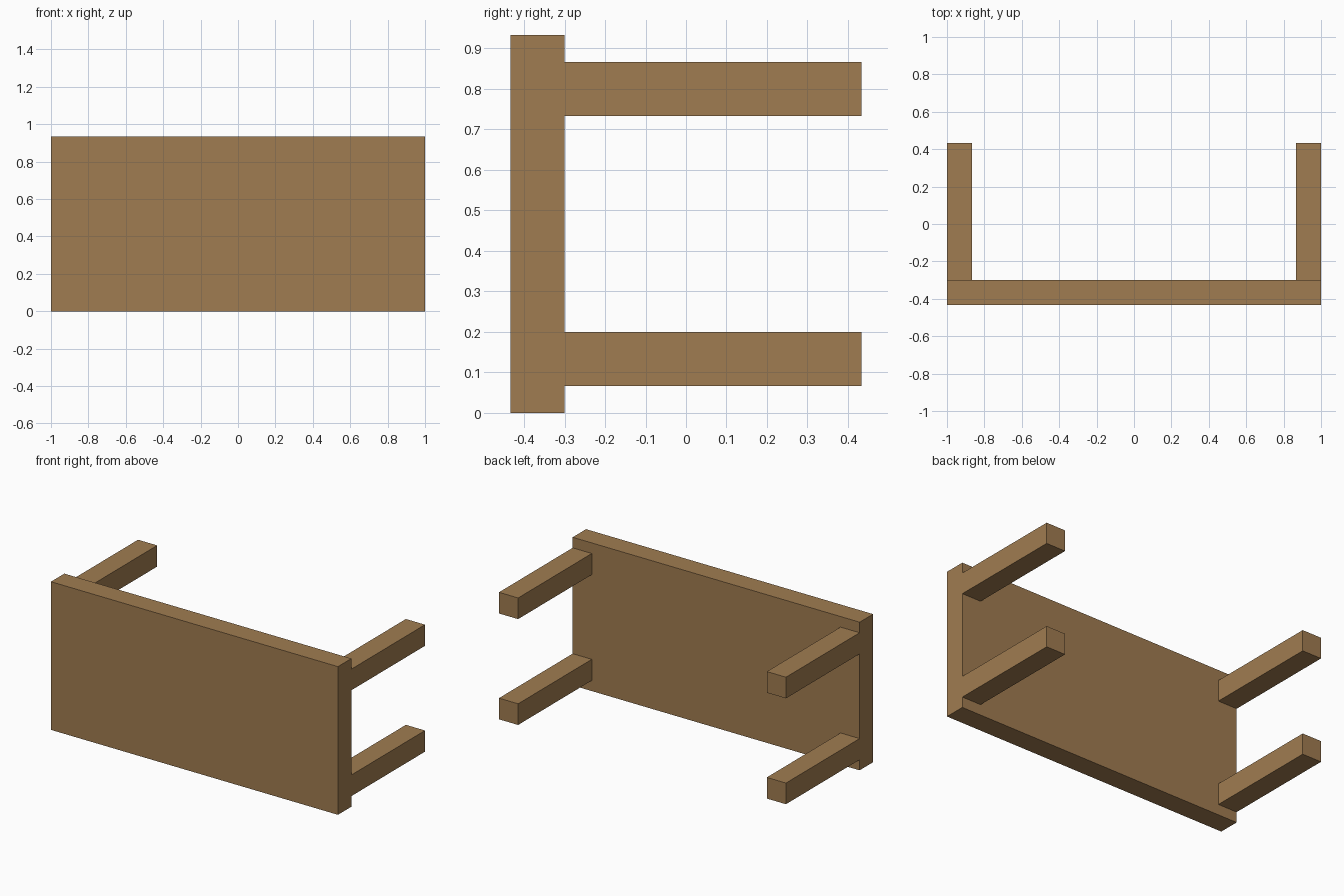
import bpy

if "Cube" in bpy.data.objects:
    bpy.data.objects.remove(bpy.data.objects["Cube"])

# Single wood colour
wood = bpy.data.materials.new("brown wood")
wood.diffuse_color = (0.352, 0.202, 0.082, 1.0)
wood.use_nodes = True
wood.node_tree.nodes["Principled BSDF"].inputs["Base Color"].default_value = wood.diffuse_color


def box(name, lo, hi):
    """Axis-aligned box between two corners."""
    bpy.ops.mesh.primitive_cube_add(size=1)
    ob = bpy.context.object
    ob.name = name
    for v in ob.data.vertices:
        for i in range(3):
            v.co[i] = lo[i] if v.co[i] < 0 else hi[i]
    ob.data.materials.append(wood)
    return ob


T = 0.1333          # thickness of top and legs
Y = 0.4333          # half depth
H = 0.9333          # height of the tipped table top

# Table top standing on its edge
box("table_top", (-1, -Y, 0), (1, -Y + T, H))

# Four legs pointing backwards
for side, x in (("left", -1), ("right", 1 - T)):
    for level, z in (("lower", T / 2), ("upper", H - 1.5 * T)):
        box(f"{side}_{level}_leg", (x, -Y + T, z), (x + T, Y, z + T))
